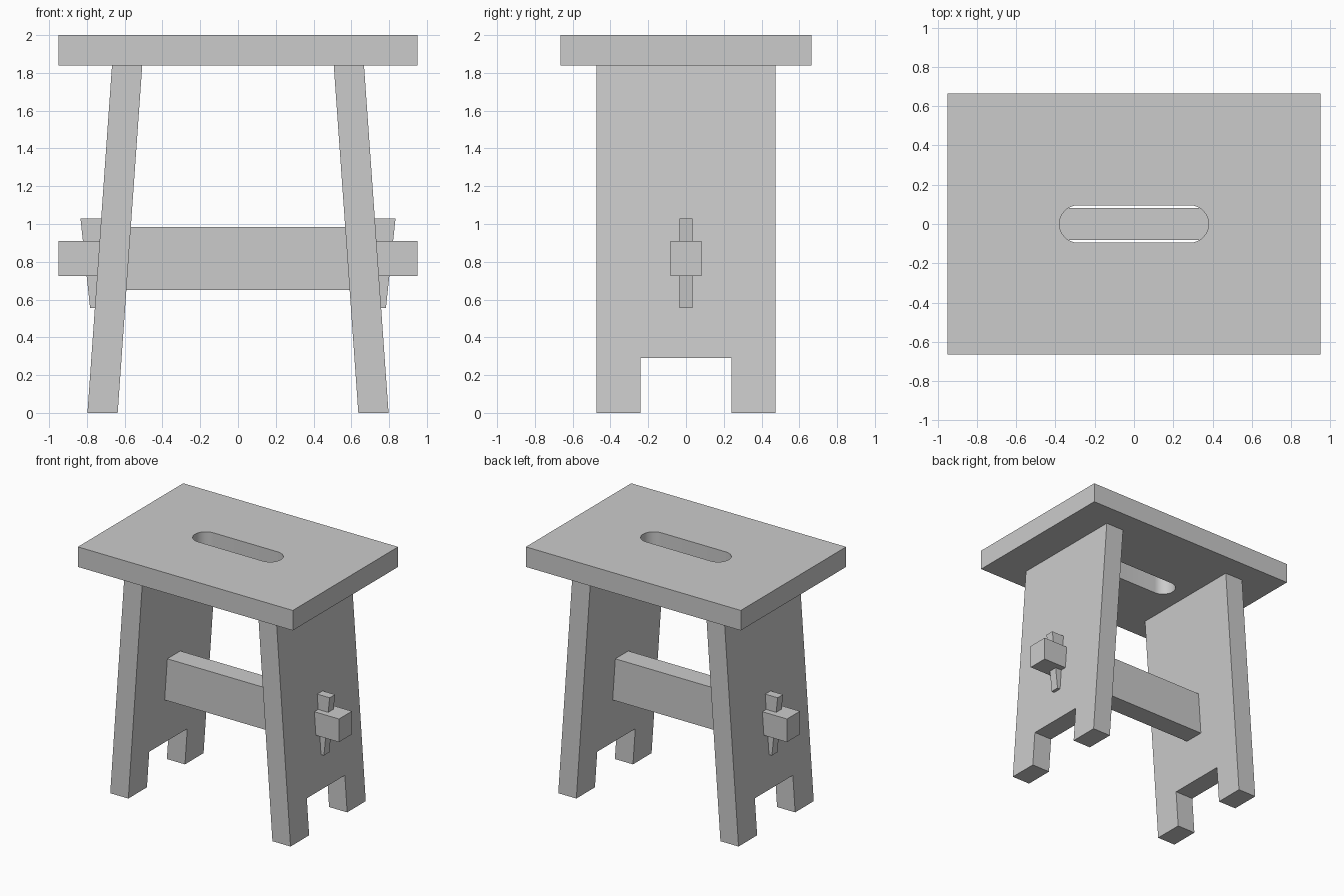
import bpy, bmesh, math
from mathutils import Vector

cube = bpy.data.objects.get("Cube")
if cube:
    bpy.data.objects.remove(cube, do_unlink=True)

GREY = (0.6, 0.6, 0.6, 1.0)
mat = bpy.data.materials.new("plain_grey")
mat.use_nodes = True
mat.diffuse_color = GREY
mat.node_tree.nodes["Principled BSDF"].inputs["Base Color"].default_value = GREY


def prism(name, outline, place, depth):
    """Extrude a 2D outline; place maps outline (a, b) to a 3D point."""
    bm = bmesh.new()
    face = bm.faces.new([bm.verts.new(place(a, b)) for a, b in outline])
    ext = bmesh.ops.extrude_face_region(bm, geom=[face])
    moved = [g for g in ext["geom"] if isinstance(g, bmesh.types.BMVert)]
    bmesh.ops.translate(bm, verts=moved, vec=Vector(depth))
    bmesh.ops.recalc_face_normals(bm, faces=bm.faces)
    mesh = bpy.data.meshes.new(name)
    bm.to_mesh(mesh)
    bm.free()
    mesh.materials.append(mat)
    obj = bpy.data.objects.new(name, mesh)
    bpy.context.collection.objects.link(obj)
    return obj


SEAT_Z, SEAT_T = 1.84, 0.16
LEG_T = 0.16


def leg_x(z):
    """Inner face of the splayed leg at height z."""
    return 0.637 - 0.13 * z / SEAT_Z


# Seat board with a rounded hand slot
seat = prism("seat", [(-0.95, -0.665), (0.95, -0.665), (0.95, 0.665), (-0.95, 0.665)],
             lambda x, y: (x, y, SEAT_Z), (0, 0, SEAT_T))
R, HALF, STEPS = 0.095, 0.285, 16
slot = []
for side in (1, -1):
    for i in range(STEPS + 1):
        t = math.pi * (i / STEPS - 0.5)
        slot.append((side * (HALF + R * math.cos(t)), side * R * math.sin(t)))
cutter = prism("slot_cutter", slot, lambda x, y: (x, y, SEAT_Z - 0.1), (0, 0, SEAT_T + 0.2))
cutter.hide_render = True
cut = seat.modifiers.new("hand_slot", "BOOLEAN")
cut.operation, cut.solver, cut.object = "DIFFERENCE", "EXACT", cutter
bpy.context.view_layer.objects.active = seat
seat.select_set(True)
bpy.ops.object.modifier_apply(modifier=cut.name)
bpy.data.objects.remove(cutter, do_unlink=True)
bpy.ops.object.shade_smooth_by_angle(angle=math.radians(30))

# Splayed board legs with a foot notch, and the tapered wedges that lock the beam
leg_half = [(0.475, SEAT_Z), (0.475, 0), (0.24, 0), (0.24, 0.29)]
leg_outline = leg_half + [(-y, z) for y, z in reversed(leg_half)]
W_LOW, W_HIGH, W_Y = 0.555, 1.03, 0.034
wedge_outline = [(leg_x(W_LOW) + LEG_T, W_LOW), (0.783, W_LOW),
                 (0.834, W_HIGH), (leg_x(W_HIGH) + LEG_T, W_HIGH)]
for side, label in ((1, "left"), (-1, "right")):
    prism(label + "_leg", leg_outline,
          lambda y, z: (side * leg_x(z), y, z), (side * LEG_T, 0, 0))
    prism(label + "_wedge", wedge_outline,
          lambda x, z: (side * x, -W_Y, z), (0, 2 * W_Y, 0))

# Cross beam: sloped shoulders against the legs, narrower tenons through them
B_LOW, B_HIGH, T_LOW, T_HIGH, B_Y = 0.65, 0.985, 0.725, 0.91, 0.082
beam_half = [(leg_x(B_LOW), B_LOW), (leg_x(T_LOW), T_LOW), (0.95, T_LOW),
             (0.95, T_HIGH), (leg_x(T_HIGH), T_HIGH), (leg_x(B_HIGH), B_HIGH)]
prism("cross_beam", beam_half + [(-x, z) for x, z in reversed(beam_half)],
      lambda x, z: (x, -B_Y, z), (0, 2 * B_Y, 0))
